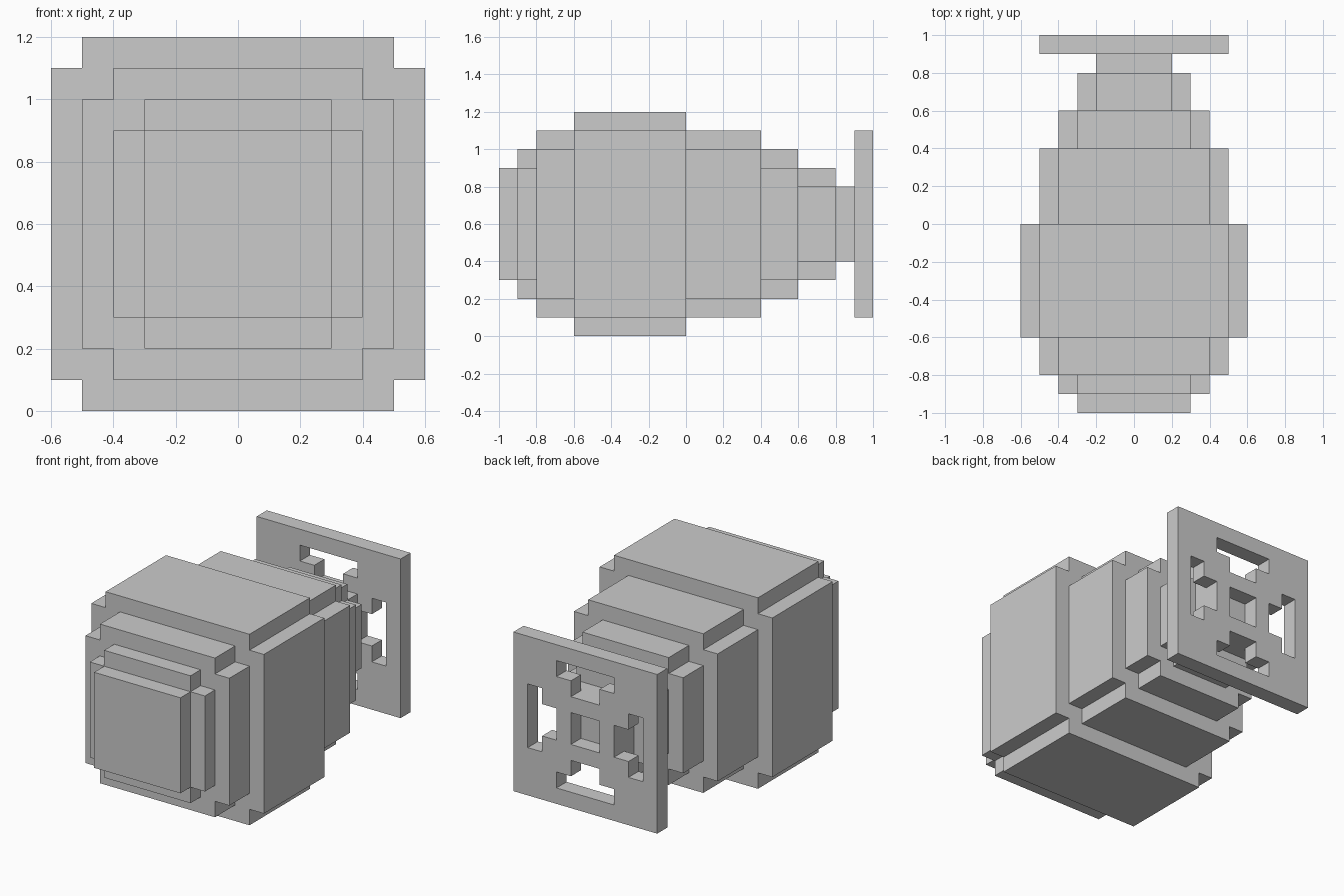
import bpy, bmesh
from mathutils import Vector

if "Cube" in bpy.data.objects:
    bpy.data.objects.remove(bpy.data.objects["Cube"])

CZ = 0.6  # height of the long axis


def finish(name, bm):
    bmesh.ops.recalc_face_normals(bm, faces=bm.faces)
    mesh = bpy.data.meshes.new(name)
    bm.to_mesh(mesh)
    bm.free()
    obj = bpy.data.objects.new(name, mesh)
    bpy.context.collection.objects.link(obj)
    return obj


def extrude_y(bm, faces, depth):
    geom = bmesh.ops.extrude_face_region(bm, geom=faces)["geom"]
    verts = [v for v in geom if isinstance(v, bmesh.types.BMVert)]
    bmesh.ops.translate(bm, verts=verts, vec=Vector((0, depth, 0)))


def section(name, y0, y1, r, notch):
    """Square prism along y with a square notch cut from each corner."""
    i = r - notch
    quarter = [(r, i), (i, i), (i, r)] if notch else [(r, r)]
    pts = []
    for _ in range(4):
        pts += quarter
        quarter = [(-z, x) for x, z in quarter]
    bm = bmesh.new()
    face = bm.faces.new([bm.verts.new((x, y0, CZ + z)) for x, z in pts])
    extrude_y(bm, [face], y1 - y0)
    return finish(name, bm)


# Stepped body from nose to tail: name, y start, y end, half width, corner notch
for args in [
    ("nose_tip", -1.0, -0.9, 0.3, 0),
    ("nose_step", -0.9, -0.8, 0.4, 0.1),
    ("front_shoulder", -0.8, -0.6, 0.5, 0.1),
    ("main_body", -0.6, 0.0, 0.6, 0.1),
    ("rear_body", 0.0, 0.4, 0.5, 0.1),
    ("rear_taper", 0.4, 0.6, 0.4, 0.1),
    ("tail_step", 0.6, 0.8, 0.3, 0.1),
    ("tail_stem", 0.8, 0.9, 0.2, 0),
]:
    section(*args)


# Tail plate: 10 x 10 cells with a centre hole and four T-shaped holes
def is_hole(x, z):
    a, b = sorted((abs(x), abs(z)))
    return ((a < 0.1 and b < 0.1)
            or (a < 0.1 and 0.2 < b < 0.3)
            or (a < 0.2 and 0.3 < b < 0.4))


bm = bmesh.new()
n = 10
grid = [[bm.verts.new((-0.5 + i * 0.1, 0.9, CZ - 0.5 + j * 0.1))
         for j in range(n + 1)] for i in range(n + 1)]
for i in range(n):
    for j in range(n):
        if not is_hole(-0.45 + i * 0.1, -0.45 + j * 0.1):
            bm.faces.new((grid[i][j], grid[i + 1][j],
                          grid[i + 1][j + 1], grid[i][j + 1]))
bmesh.ops.delete(bm, geom=[v for v in bm.verts if not v.link_faces], context='VERTS')
extrude_y(bm, bm.faces[:], 0.1)
finish("tail_plate", bm)
